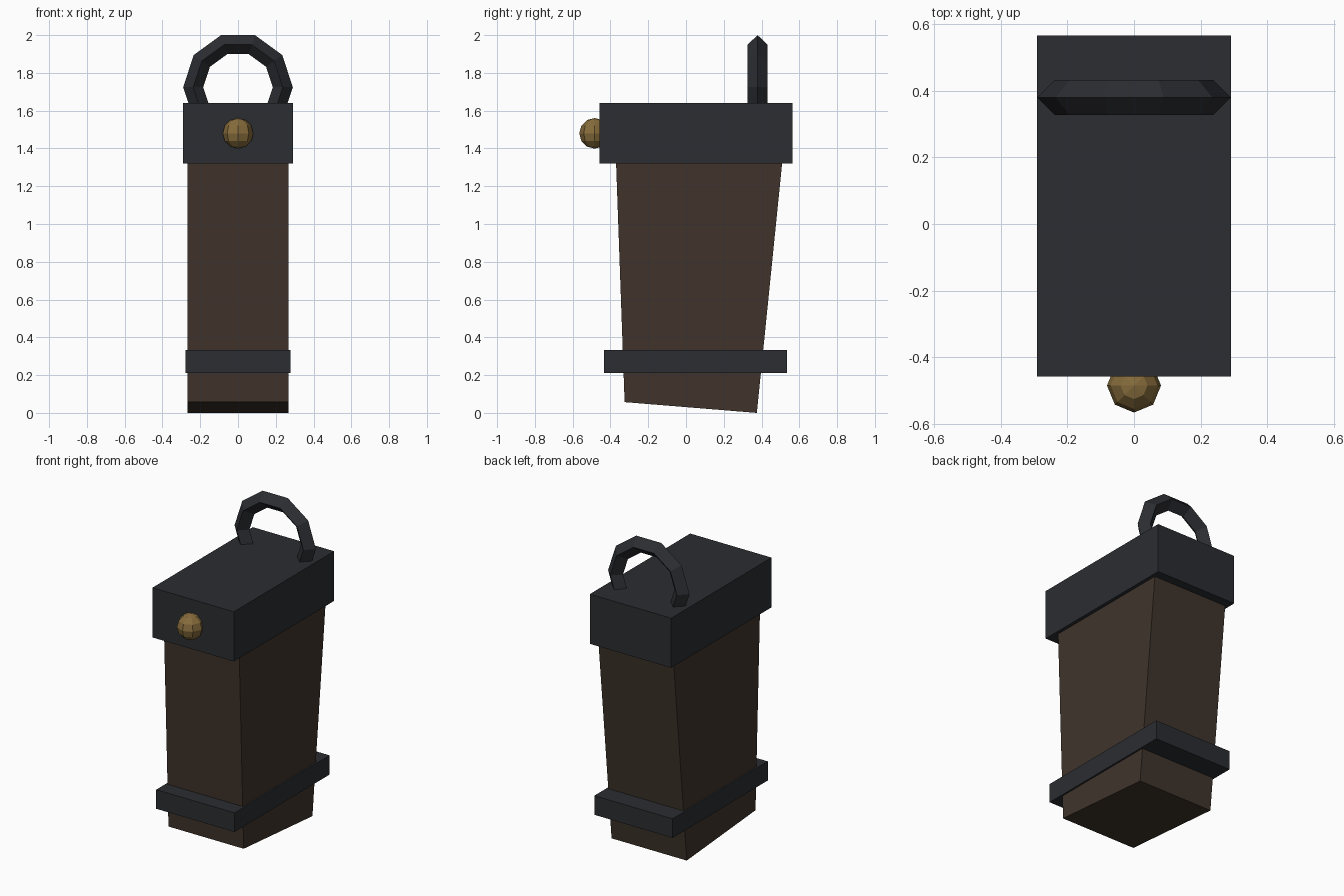
import bpy, bmesh, math

if "Cube" in bpy.data.objects:
    bpy.data.objects.remove(bpy.data.objects["Cube"])


def material(name, rgb):
    m = bpy.data.materials.new(name)
    m.diffuse_color = (*rgb, 1)
    m.use_nodes = True
    m.node_tree.nodes["Principled BSDF"].inputs["Base Color"].default_value = m.diffuse_color
    return m


iron = material("dark_iron", (0.024, 0.026, 0.031))
leather = material("brown_leather", (0.050, 0.034, 0.024))
brass = material("brass", (0.24, 0.15, 0.045))


def prism(name, profile, half_width, mat):
    """Extrude a (y, z) side profile symmetrically across x."""
    bm = bmesh.new()
    face = bm.faces.new([bm.verts.new((-half_width, y, z)) for y, z in profile])
    ext = bmesh.ops.extrude_face_region(bm, geom=[face])["geom"]
    verts = [v for v in ext if isinstance(v, bmesh.types.BMVert)]
    bmesh.ops.translate(bm, verts=verts, vec=(2 * half_width, 0, 0))
    bmesh.ops.recalc_face_normals(bm, faces=bm.faces)
    mesh = bpy.data.meshes.new(name)
    bm.to_mesh(mesh)
    bm.free()
    mesh.materials.append(mat)
    obj = bpy.data.objects.new(name, mesh)
    bpy.context.collection.objects.link(obj)
    return obj


def block(name, half_width, y0, y1, z0, z1, mat):
    return prism(name, [(y0, z0), (y1, z0), (y1, z1), (y0, z1)], half_width, mat)


def finish(name, mat):
    obj = bpy.context.object
    obj.name = name
    obj.data.materials.append(mat)


# Tapered body with a slanted bottom
prism("body", [(-0.325, 0.057), (0.375, 0.0), (0.517, 1.40), (-0.373, 1.40)],
      0.268, leather)

# Lid and lower strap
block("lid", 0.29, -0.457, 0.565, 1.32, 1.64, iron)
block("lower_band", 0.279, -0.434, 0.535, 0.21, 0.333, iron)

# Round clasp on the front of the lid
bpy.ops.mesh.primitive_uv_sphere_add(segments=8, ring_count=6, radius=0.081,
                                     location=(0, -0.484, 1.48))
finish("clasp_knob", brass)

# Carrying ring standing in the lid, ten segments with a diamond section
bpy.ops.mesh.primitive_torus_add(major_segments=10, minor_segments=4,
                                 major_radius=0.237, minor_radius=0.053,
                                 location=(0, 0.379, 1.724),
                                 rotation=(math.pi / 2, 0, 0))
finish("carry_ring", iron)
